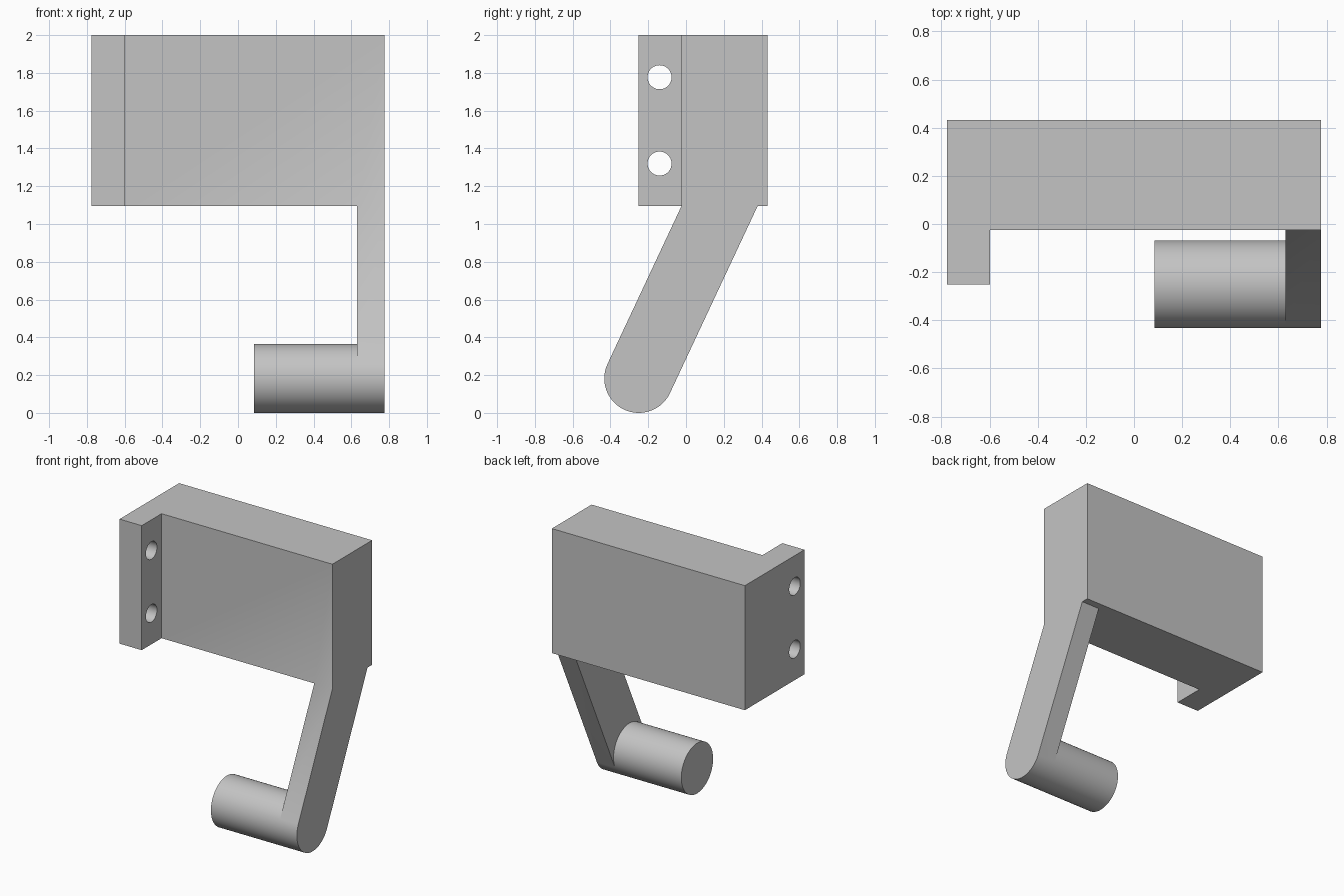
import bpy, bmesh, math

cube = bpy.data.objects.get("Cube")
if cube:
    bpy.data.objects.remove(cube, do_unlink=True)

HALF_X = 0.776                      # half width of the whole bracket
FRONT, BACK = -0.024, 0.432         # housing depth
BASE, TOP = 1.095, 2.0              # housing height
FLANGE_X, FLANGE_Y = -0.598, -0.252
ARM_X, PEG_X = 0.63, 0.085
PEG_Y, R = -0.25, 0.1825

grey = bpy.data.materials.new("plain grey")
grey.use_nodes = True
colour = (0.55, 0.55, 0.55, 1)
grey.diffuse_color = colour
grey.node_tree.nodes["Principled BSDF"].inputs["Base Color"].default_value = colour


def extrude(name, points, offset):
    """Closed prism from a flat outline pushed along an offset."""
    bm = bmesh.new()
    face = bm.faces.new([bm.verts.new(p) for p in points])
    new = bmesh.ops.extrude_face_region(bm, geom=[face])["geom"]
    bmesh.ops.translate(bm, vec=offset,
                        verts=[v for v in new if isinstance(v, bmesh.types.BMVert)])
    bmesh.ops.recalc_face_normals(bm, faces=bm.faces)
    mesh = bpy.data.meshes.new(name)
    bm.to_mesh(mesh)
    bm.free()
    mesh.materials.append(grey)
    obj = bpy.data.objects.new(name, mesh)
    bpy.context.collection.objects.link(obj)
    return obj


def rod(name, x0, x1, y, z, radius, start=0.0, sides=64):
    """Cylinder along x."""
    angles = [start + math.tau * i / sides for i in range(sides)]
    ring = [(x0, y + radius * math.cos(a), z + radius * math.sin(a)) for a in angles]
    return extrude(name, ring, (x1 - x0, 0, 0))


def combine(target, other, operation):
    mod = target.modifiers.new(operation.lower(), 'BOOLEAN')
    mod.operation, mod.object, mod.solver = operation, other, 'EXACT'
    bpy.context.view_layer.objects.active = target
    bpy.ops.object.modifier_apply(modifier=mod.name)
    bpy.data.objects.remove(other, do_unlink=True)


# Housing block with the mounting flange, as one L-shaped outline
outline = [(-HALF_X, FLANGE_Y), (FLANGE_X, FLANGE_Y), (FLANGE_X, FRONT),
           (HALF_X, FRONT), (HALF_X, BACK), (-HALF_X, BACK)]
bracket = extrude("hanger_bracket", [(x, y, BASE) for x, y in outline],
                  (0, 0, TOP - BASE))

# Two screw holes through the flange
for z in (1.32, 1.777):
    combine(bracket, rod("hole_cutter", -1, -0.4, -0.14, z, 0.0635), 'DIFFERENCE')

# Slanted arm, its edges tangent to the peg
dy, dz = FRONT - PEG_Y, BASE - R
tilt = math.atan2(dy, dz) + math.asin(R / math.hypot(dy, dz))
ny, nz = -math.cos(tilt), math.sin(tilt)
width = 2 * R / math.cos(tilt)
side = [(FRONT, BASE), (FRONT + width, BASE),
        (PEG_Y - R * ny, R - R * nz), (PEG_Y + R * ny, R + R * nz)]
arm = extrude("arm", [(ARM_X, y, z) for y, z in side], (HALF_X - ARM_X, 0, 0))

# Round peg, which also forms the rounded end of the arm
peg = rod("peg", PEG_X, HALF_X, PEG_Y, R, R, start=math.atan2(nz, ny))
combine(arm, peg, 'UNION')
combine(bracket, arm, 'UNION')

bpy.ops.object.select_all(action='DESELECT')
bracket.select_set(True)
bpy.context.view_layer.objects.active = bracket
bpy.ops.object.shade_smooth_by_angle(angle=math.radians(30))
